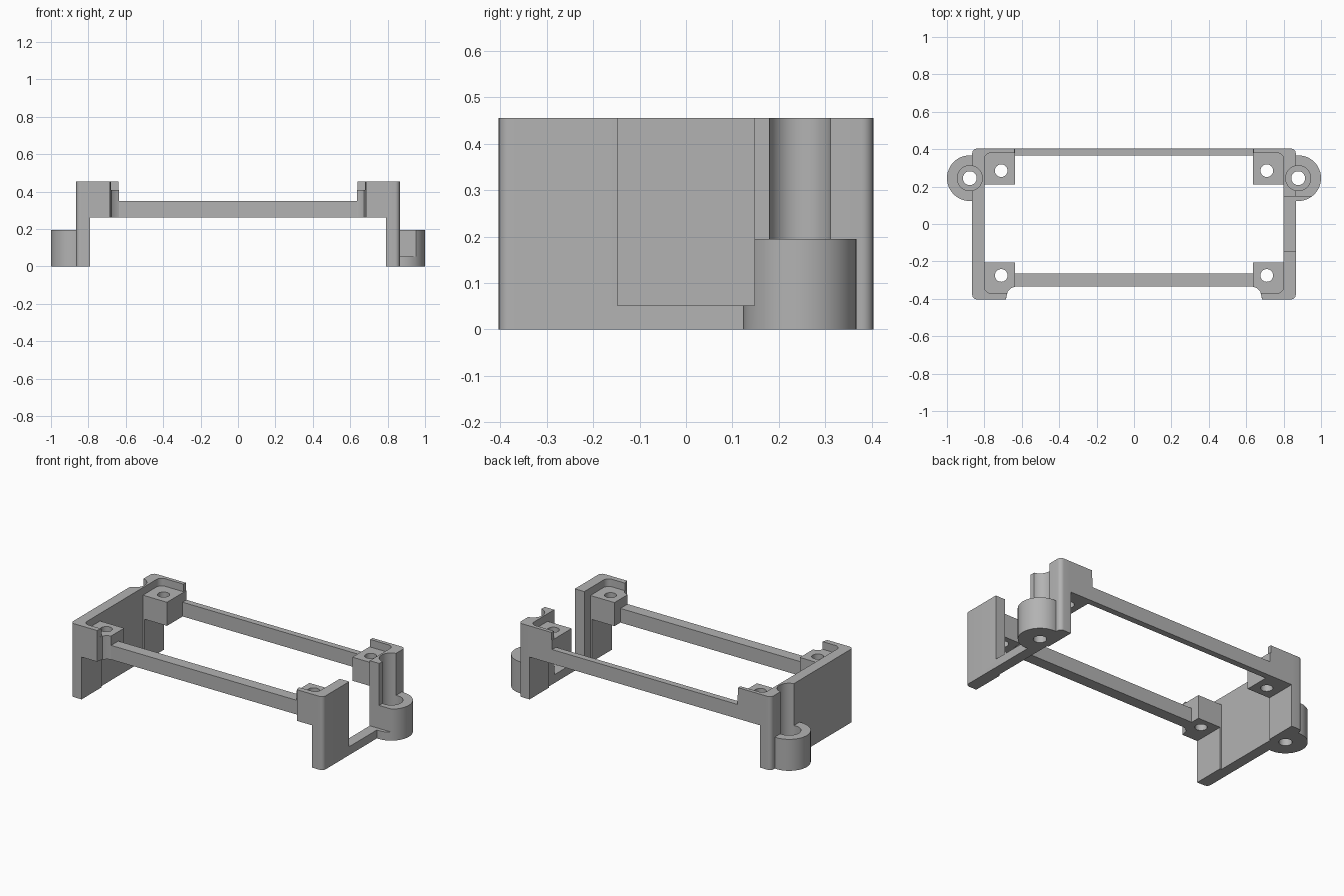
import bpy, bmesh, math

cube = bpy.data.objects.get("Cube")
if cube:
    bpy.data.objects.remove(cube, do_unlink=True)

GREY = (0.45, 0.45, 0.45, 1)
mat = bpy.data.materials.new("plain grey")
mat.use_nodes = True
mat.diffuse_color = GREY
mat.node_tree.nodes["Principled BSDF"].inputs["Base Color"].default_value = GREY

TOP, FLOOR, UNDER, BEAM_TOP = 0.455, 0.408, 0.262, 0.35
Y = 0.403


def prism(name, plan, z0, z1, side=1):
    """Extrude a plan outline upwards, mirrored in x when side is -1."""
    bm = bmesh.new()
    face = bm.faces.new([bm.verts.new((side * x, y, z0)) for x, y in plan])
    top = bmesh.ops.extrude_face_region(bm, geom=[face])["geom"]
    bmesh.ops.translate(bm, vec=(0, 0, z1 - z0),
                        verts=[v for v in top if isinstance(v, bmesh.types.BMVert)])
    bmesh.ops.recalc_face_normals(bm, faces=bm.faces)
    mesh = bpy.data.meshes.new(name)
    bm.to_mesh(mesh)
    bm.free()
    mesh.materials.append(mat)
    obj = bpy.data.objects.new(name, mesh)
    bpy.context.collection.objects.link(obj)
    return obj


def rect(x0, x1, y0, y1):
    return [(x0, y0), (x1, y0), (x1, y1), (x0, y1)]


def arc(cx, cy, r, a0=0, a1=360, n=48):
    count = n if a1 - a0 == 360 else n + 1
    angles = [math.radians(a0 + (a1 - a0) * i / n) for i in range(count)]
    return [(cx + r * math.cos(a), cy + r * math.sin(a)) for a in angles]


def cut(obj, plan, z0, z1, side=1):
    """Subtract a prism and discard the cutter."""
    cutter = prism("cutter", plan, z0, z1, side)
    cutter.hide_render = True
    mod = obj.modifiers.new("cut", "BOOLEAN")
    mod.operation, mod.solver, mod.object = "DIFFERENCE", "EXACT", cutter
    bpy.context.view_layer.objects.active = obj
    bpy.ops.object.modifier_apply(modifier=mod.name)
    bpy.data.objects.remove(cutter, do_unlink=True)


def smooth(obj):
    bpy.ops.object.select_all(action="DESELECT")
    obj.select_set(True)
    bpy.context.view_layer.objects.active = obj
    bpy.ops.object.shade_smooth_by_angle(angle=math.radians(25))


EAR = (0.878, 0.245)
opening = rect(0.75, 1.1, -0.147, 0.147)

# Side wall with rounded outer corners
wall_plan = ([(0.80, -Y)] + arc(0.84, -Y + 0.025, 0.025, -90, 0, 6)
             + arc(0.84, Y - 0.025, 0.025, 0, 90, 6) + [(0.80, Y)])

# Corner blocks and the rims that stand above their floors
back_post = rect(0.635, 0.80, 0.212, Y)
back_rim = ([(0.80, Y), (0.64, Y), (0.64, 0.38)]
            + arc(0.765, 0.345, 0.035, 90, 0, 6))
front_edge = [(0.635, -0.335), (0.655, -0.342), (0.675, -0.36), (0.685, -Y)]
front_post = [(0.80, -0.207), (0.635, -0.207)] + front_edge + [(0.80, -Y)]
front_rim = ([(0.80, -Y), (0.685, -Y), (0.678, -0.37)]
             + arc(0.765, -0.335, 0.035, -90, 0, 6))

for side, label in ((1, "left"), (-1, "right")):
    # Wall and screw ear, with a tool groove running down both
    wall = prism(label + "_wall", wall_plan, 0, TOP, side)
    ear = prism(label + "_ear", arc(*EAR, 0.122), 0, 0.195, side)
    cut(ear, rect(0.6, 0.83, 0, 0.5), -0.1, 0.5, side)
    cut(ear, arc(*EAR, 0.037), -0.1, 0.5, side)
    for part, depth in ((wall, 0.06), (ear, 0.06)):
        cut(part, arc(*EAR, 0.067), depth, 0.6, side)
        if side == 1:
            cut(part, opening, 0.052, 0.6)
    # Clear the screw hole through the wall foot
    cut(wall, arc(*EAR, 0.037), -0.1, 0.3, side)
    smooth(wall)
    smooth(ear)

    for end, post_plan, rim_plan, hole_y in (("back", back_post, back_rim, 0.285),
                                             ("front", front_post, front_rim, -0.275)):
        post = prism(f"{end}_{label}_post", post_plan, UNDER, FLOOR, side)
        cut(post, arc(0.71, hole_y, 0.034, n=32), 0.1, 0.6, side)
        smooth(post)
        smooth(prism(f"{end}_{label}_rim", rim_plan, FLOOR, TOP, side))
        # Thickened inner leg below the block
        y0, y1 = (0.212, Y) if end == "back" else (-Y, -0.207)
        prism(f"{end}_{label}_leg", rect(0.79, 0.80, y0, y1), 0, UNDER, side)

# Long beams joining the corner blocks
prism("back_beam", rect(-0.635, 0.635, 0.365, Y), UNDER, BEAM_TOP)
prism("front_beam", rect(-0.635, 0.635, -0.335, -0.265), UNDER, BEAM_TOP)
